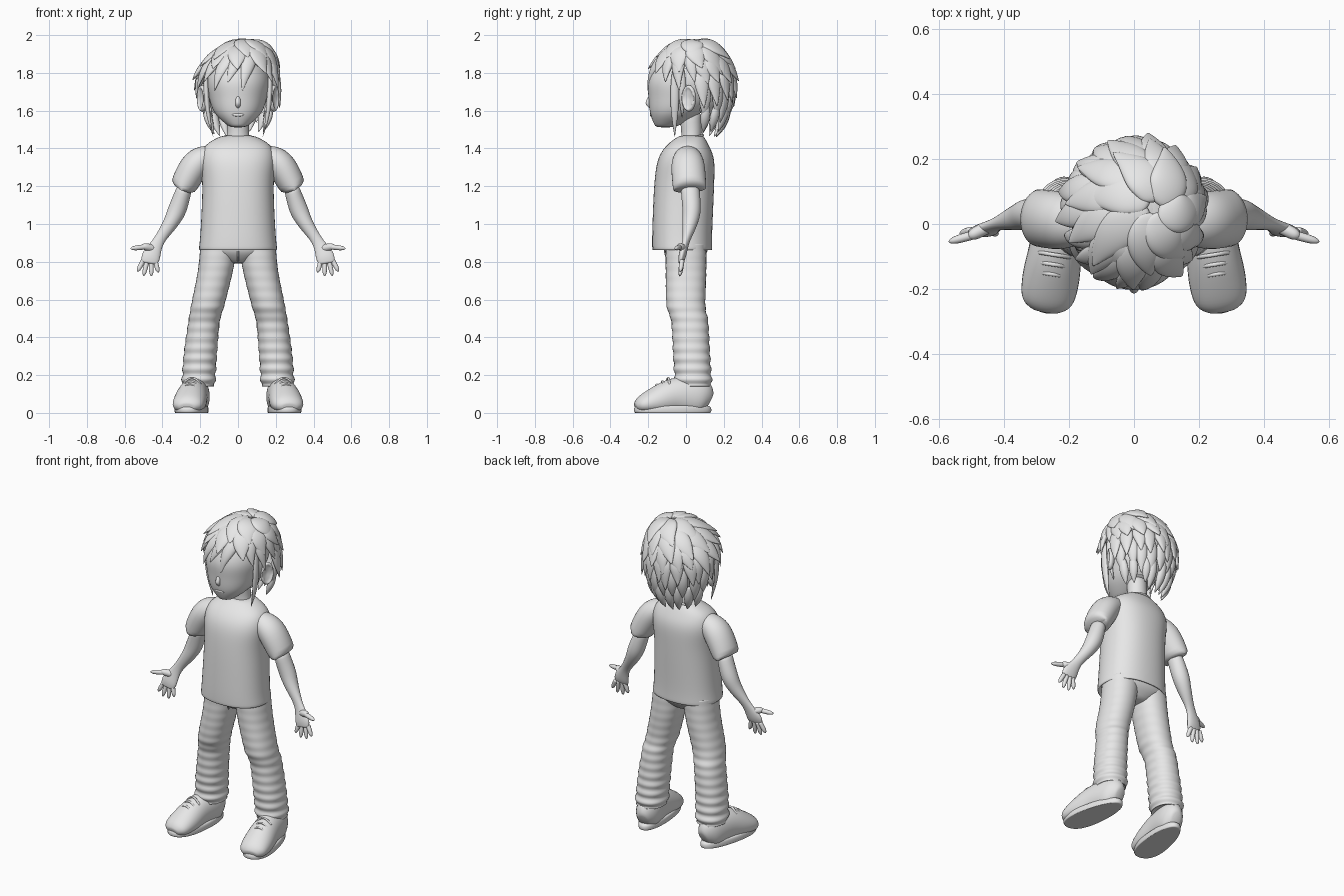
import bpy, bmesh, math, random
from mathutils import Vector, Matrix

random.seed(4)
if "Cube" in bpy.data.objects:
    bpy.data.objects.remove(bpy.data.objects["Cube"])

X, Y, Z = Vector((1, 0, 0)), Vector((0, 1, 0)), Vector((0, 0, 1))
grey = bpy.data.materials.new("plain grey")
grey.use_nodes = True
grey.diffuse_color = (0.8, 0.8, 0.8, 1)
grey.node_tree.nodes["Principled BSDF"].inputs["Base Color"].default_value = grey.diffuse_color


def lerp(start, end, factor):
    return start + (end - start) * factor


def spline(rings, steps):
    """Smoothly interpolate every component of the given rings."""
    padded = [Vector(ring) for ring in (rings[0], *rings, rings[-1])]
    result = []
    for a, b, c, d in zip(padded, padded[1:], padded[2:], padded[3:]):
        for step in range(steps):
            t = step / steps
            bend = (a * 2 - b * 5 + c * 4 - d) * t * t + (b * 3 - a - c * 3 + d) * t ** 3
            result.append(b + ((c - a) * t + bend) / 2)
    return result + [padded[-1]]


def tube(bm, rings, seg=16, steps=3, axis=None, ref=X, center=None, power=2, hem=False, folds=0):
    """Skin rings of (x, y, z, radius along ref, other radius)."""
    rings = spline(rings, steps)
    for ring in rings:
        fold = 1 + folds * math.sin(ring[2] * 115) * math.exp(-4 * ring[2])
        ring[3] *= fold
        ring[4] *= fold
    if hem:
        # Turn the open edge inwards
        for source, shrink in ((rings[0], .93), (rings[2], .85)):
            inner = source.copy()
            inner[3] *= shrink
            inner[4] *= shrink
            rings.insert(0, inner)
    points = [Vector(ring[:3]) for ring in rings]
    loops = []
    for i, (point, ring) in enumerate(zip(points, rings)):
        ahead, behind = points[min(i + 1, len(points) - 1)], points[max(i - 1, 0)]
        tangent = axis or (ahead - behind).normalized()
        side = tangent.cross(point - center) if center else ref - tangent * ref.dot(tangent)
        side.normalize()
        other = tangent.cross(side)
        loop = []
        for k in range(seg):
            angle = math.tau * k / seg
            c, s = (math.copysign(abs(wave) ** (2 / power), wave)
                    for wave in (math.cos(angle), math.sin(angle)))
            loop.append(bm.verts.new(point + side * c * ring[3] + other * s * ring[4]))
        loops.append(loop)
    for lower, upper in zip(loops, loops[1:]):
        for k in range(seg):
            bm.faces.new((lower[k - 1], lower[k], upper[k], upper[k - 1]))
    bm.faces.new(loops[0])
    bm.faces.new(loops[-1])


def finish(bm, name, mirror=False, level=1):
    bmesh.ops.recalc_face_normals(bm, faces=bm.faces)
    for face in bm.faces:
        face.smooth = True
    mesh = bpy.data.meshes.new(name)
    bm.to_mesh(mesh)
    bm.free()
    obj = bpy.data.objects.new(name, mesh)
    bpy.context.collection.objects.link(obj)
    mesh.materials.append(grey)
    if mirror:
        obj.modifiers.new("mirror", "MIRROR").use_mirror_merge = False
    subdivision = obj.modifiers.new("smooth", "SUBSURF")
    subdivision.levels = subdivision.render_levels = level


def part(name, rings, mirror=False, **options):
    bm = bmesh.new()
    tube(bm, rings, **options)
    finish(bm, name, mirror)


def ball(name, place, size, turn=0, mirror=False, shape=None):
    bm = bmesh.new()
    bmesh.ops.create_uvsphere(bm, u_segments=24, v_segments=16, radius=1)
    for vert in bm.verts:
        if shape:
            shape(vert.co)
    bm.transform(Matrix.Translation(place) @ Matrix.Rotation(turn, 4, "Z") @ Matrix.Diagonal((*size, 1)))
    return bm if not name else finish(bm, name, mirror)


# Shirt body, sleeves and collar
part("shirt", [(0, -.02, .86, .21, .16), (0, -.02, .96, .2, .16), (0, -.01, 1.2, .19, .16),
               (0, 0, 1.34, .2, .15), (0, .01, 1.42, .17, .11), (0, .03, 1.47, .08, .06)],
     axis=Z, power=2.3, seg=24, hem=True)
part("sleeve", [(.3, .02, 1.18, .09, .07), (.22, .01, 1.32, .09, .08), (.13, .01, 1.37, .06, .05)],
     mirror=True, ref=Y, hem=True)
collar = []
for k in range(33):
    angle = math.tau * k / 32
    front = math.cos(angle)
    collar.append((math.sin(angle) * .09, .02 - front * .07, 1.45 - front * .02, .007, .007))
part("collar", collar, ref=Z, seg=8, steps=1)


def finger(bm, base, tip, radius):
    """A rounded tapering digit."""
    rings = []
    for k in range(9):
        f = k / 8
        thick = radius * max(1 - f ** 5, .05) ** .5
        rings.append((*base.lerp(tip, f), thick, thick))
    tube(bm, rings, seg=8, steps=1, ref=Y)


# Arms, palms, fanned fingers and thumbs
bm = bmesh.new()
tube(bm, [(.28, .02, 1.2, .05, .04), (.32, .03, 1.08, .05, .05), (.36, .02, 1, .04, .04),
          (.42, 0, .91, .02, .03), (.46, -.02, .83, .02, .05), (.47, -.03, .79, .01, .04)], ref=Y)
for k in range(4):
    f = k / 3
    spread = lerp(-.27, .48, f)
    knuckle = Vector((lerp(.44, .5, f), -.02, .81))
    reach = Vector((math.sin(spread), -.15, -math.cos(spread))) * (.07 + .02 * math.sin(f * math.pi))
    finger(bm, knuckle, knuckle + reach, .014)
finger(bm, Vector((.45, -.01, .87)), Vector((.51, -.04, .885)), .022)
finger(bm, Vector((.48, -.03, .88)), Vector((.57, -.055, .87)), .015)
finish(bm, "arm_and_hand", mirror=True)

# Trousers, with folds that fade upwards from the cuffs
part("trouser_seat", [(0, 0, .95, .18, .11), (0, 0, .86, .19, .12), (0, 0, .79, .04, .06)],
     axis=Z, power=2.5)
part("trouser_leg", [(.21, .04, .14, .09, .1), (.2, .03, .3, .09, .1), (.18, .02, .48, .085, .1),
                     (.16, 0, .57, .09, .105), (.12, 0, .75, .095, .11), (.1, 0, .9, .1, .11)],
     mirror=True, axis=Z, power=2.2, steps=12, hem=True, folds=.16)
part("fly_seam", [(0, -.11, .87, .005, .005), (0, -.11, .84, .005, .005), (0, -.09, .8, .005, .005)],
     seg=8)

# Shoes: upper, sole and laces share one outward turn
outward = Matrix.Translation((.24, -.07, 0)) @ Matrix.Rotation(math.radians(9), 4, "Z")


def shoe_part(name, tubes, floor, taper=False, **options):
    bm = bmesh.new()
    for rings in tubes:
        tube(bm, rings, **options)
    for vert in bm.verts:
        vert.co.z = max(vert.co.z, floor)
        if taper:
            # Narrow heel, broad toe
            vert.co.x *= .86 - vert.co.y * .75
    bm.transform(outward)
    finish(bm, name, mirror=True)


shoe_part("shoe_upper", [[(0, .2, .06, .03, .04), (0, .15, .08, .07, .11), (0, .02, .09, .08, .1),
                          (0, -.09, .06, .09, .08), (0, -.17, .04, .08, .05), (0, -.2, .03, .04, .02)]], .01)
shoe_part("shoe_sole", [[(0, 0, height, .095 * scale, .207 * scale) for height, scale in
                         ((0, .9), (0, 1), (.03, 1), (.04, .9))]],
          floor=0, taper=True, axis=Z, power=2.3, seg=24, steps=2)
laces = []
for k in range(3):
    y, z = lerp(-.085, -.025, k / 2), lerp(.15, .185, k / 2)
    laces.append([(side * .05, y, z - .035 * side * side, .007, .006) for side in (-1, -.5, 0, .5, 1)])
shoe_part("shoe_laces", laces, floor=0, seg=8, ref=Y)

# Head, neck, nose, lips and ears
part("neck", [(0, .02, 1.4, .08, .06), (0, .03, 1.47, .06, .055), (0, .02, 1.6, .06, .06)], axis=Z)
part("head", [(0, -.11, 1.51, .04, .05), (0, -.06, 1.58, .12, .13), (0, -.02, 1.67, .155, .18),
              (0, 0, 1.78, .17, .2), (0, .01, 1.92, .11, .13), (0, .01, 1.95, .04, .05)],
     axis=Z, power=2.15, seg=24)
part("nose", [(0, -.18, 1.69, .01, .01), (0, -.2, 1.64, .016, .017), (0, -.18, 1.61, .01, .01)],
     axis=Z, seg=8)
ball("lips", (0, -.184, 1.578), (.032, .007, .009))


def hollow(co):
    rim = .75 - math.hypot(co.y, co.z)
    if co.x > 0 and rim > 0:
        co.x = .25 - rim / 2


ball("ear", (.19, .015, 1.665), (.026, .042, .07), turn=-.5, mirror=True, shape=hollow)

# Skull cap under the hair, open over the face and nape
HEAD = Vector((0, .03, 1.74))
bm = ball(None, HEAD, (.193, .205, .217))
bare = [v for v in bm.verts if (v.co.y < .06 and v.co.z < 1.8) or v.co.z < 1.55]
bmesh.ops.delete(bm, geom=bare, context="VERTS")
finish(bm, "hair_cap")


def on_head(azimuth, polar, lift):
    """A point over the skull; azimuth zero is the front, polar zero the crown."""
    across, up = math.sin(polar), math.cos(polar)
    crown = max(up, 0) ** 2
    tall = .222 if up > 0 else .33
    return HEAD + Vector((math.sin(azimuth) * across * (.196 + lift) + .06 * crown,
                          -math.cos(azimuth) * across * (.208 + lift) + .02 * crown,
                          up * (tall + lift)))


def lock(bm, azimuth, start, end, width, sweep, flare):
    """A leaf-shaped lock lying along the skull."""
    rings = []
    for k in range(7):
        f = k / 6
        leaf = max(math.sin(math.pi * lerp(.15, 1, f)), .04)
        point = on_head(math.radians(azimuth + sweep * f), math.radians(lerp(start, end, f)),
                        .004 + flare * f * f)
        rings.append((*point, width * leaf, .024 * leaf))
    tube(bm, rings, seg=8, steps=1, center=HEAD)


# Overlapping tiers of locks from the crown to the nape
bm = bmesh.new()
for tier, count in enumerate((7, 11, 9, 10, 9, 8)):
    f = tier / 5
    reach = 160 if tier < 2 else 95 - 6 * tier
    for k in range(count):
        azimuth = lerp(180 - reach, 180 + reach, k / (count - 1)) + random.uniform(-4, 4)
        flare = .012 if tier > 3 else random.uniform(.025, .045)
        lock(bm, azimuth, lerp(4, 108, f), lerp(58, 140, f) + random.uniform(-5, 5),
             lerp(.07, .03, f), 28 * (1 - f) ** 2, flare)
# Fringe and temples
for k in range(9):
    lock(bm, 20 * k - 80, 28, 96 if k % 2 else 88, .044, -14 if k < 6 else 14, .024)
finish(bm, "hair_locks", level=2)

# Long locks hanging in front of the ears
bm = bmesh.new()
for y, tip, width in ((-.06, 1.46, .026), (-.02, 1.56, .022)):
    strand = []
    for k in range(7):
        f = k / 6
        leaf = max(math.sin(math.pi * lerp(.15, 1, f)), .05)
        strand.append((.17 - .04 * f ** 3, y, lerp(1.83, tip, f), width * leaf, .016 * leaf))
    tube(bm, strand, seg=8, steps=1, ref=Y)
finish(bm, "side_locks", mirror=True, level=2)
